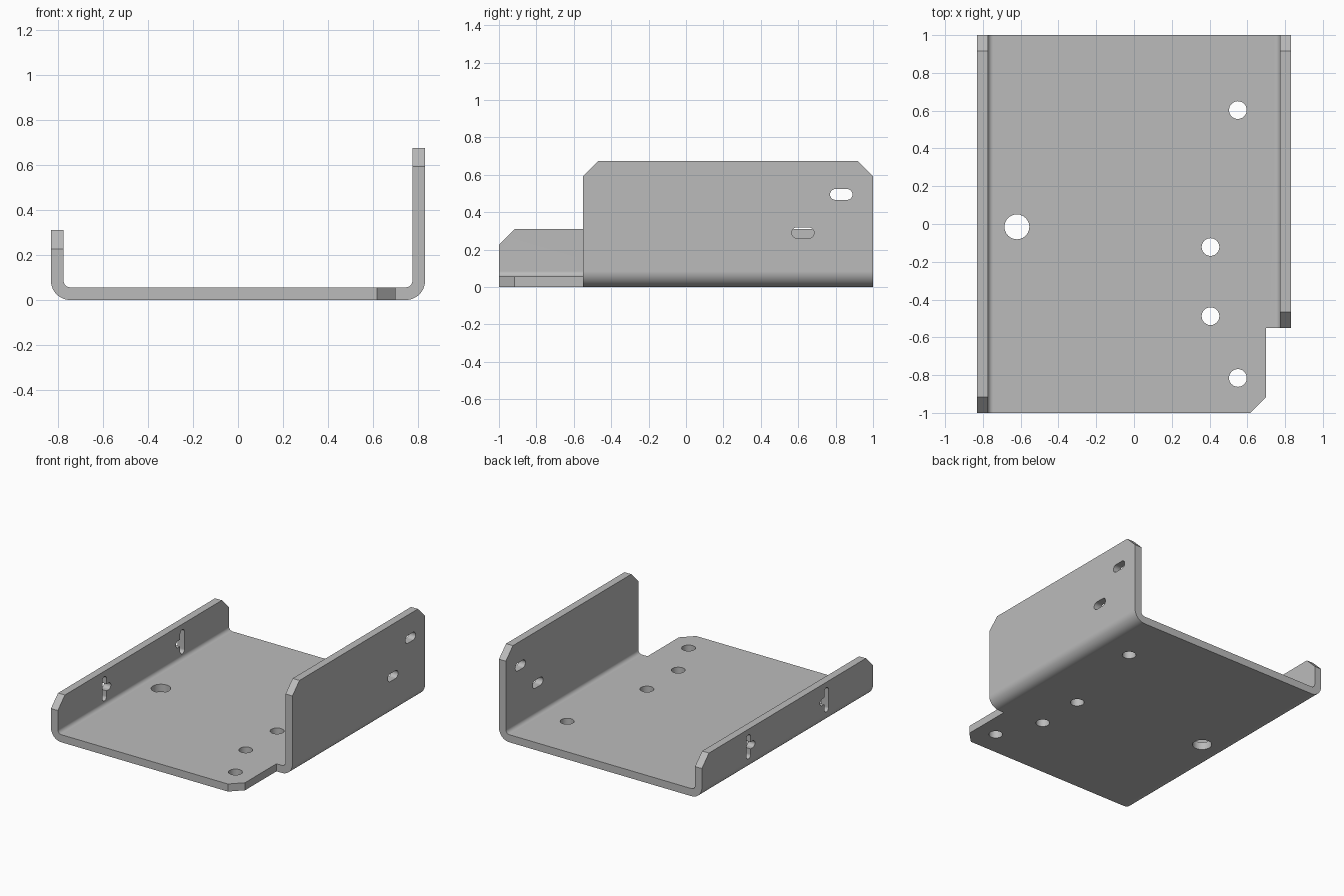
import bpy, bmesh, math
from mathutils import Vector

if "Cube" in bpy.data.objects:
    bpy.data.objects.remove(bpy.data.objects["Cube"])

W, T, R = 0.83, 0.056, 0.085          # half width, sheet thickness, outer bend radius
TALL, LOW = 0.675, 0.31               # wall heights
NOTCH_X, NOTCH_Y = 0.70, -0.55        # front corner cutout
CH = 0.083                            # corner chamfer

steel = bpy.data.materials.new("grey_steel")
steel.use_nodes = True
grey = (0.5, 0.5, 0.5, 1)
steel.diffuse_color = grey
steel.node_tree.nodes["Principled BSDF"].inputs["Base Color"].default_value = grey


def arc(cx, cy, r, a0, a1, n):
    """Points along a circular arc, angles in degrees."""
    angles = [math.radians(a0 + (a1 - a0) * i / n) for i in range(n + 1)]
    return [(cx + r * math.cos(a), cy + r * math.sin(a)) for a in angles]


def prism(name, outline, axis, lo, hi):
    """Extrude a 2D outline along x, y or z; the outline uses the other two axes in order."""
    bm = bmesh.new()
    verts = []
    for p in outline:
        co = list(p)
        co.insert("xyz".index(axis), lo)
        verts.append(bm.verts.new(co))
    face = bm.faces.new(verts)
    new = bmesh.ops.extrude_face_region(bm, geom=[face])["geom"]
    shift = Vector([hi - lo if a == axis else 0 for a in "xyz"])
    bmesh.ops.translate(bm, vec=shift, verts=[v for v in new if isinstance(v, bmesh.types.BMVert)])
    bmesh.ops.recalc_face_normals(bm, faces=bm.faces)
    mesh = bpy.data.meshes.new(name)
    bm.to_mesh(mesh)
    bm.free()
    obj = bpy.data.objects.new(name, mesh)
    bpy.context.collection.objects.link(obj)
    mesh.materials.append(steel)
    return obj


def slot(cy, cz, length, width, upright=False):
    """Round-ended slot outline."""
    r, h = width / 2, (length - width) / 2
    if upright:
        return arc(cy, cz + h, r, 0, 180, 10) + arc(cy, cz - h, r, 180, 360, 10)
    return arc(cy + h, cz, r, -90, 90, 10) + arc(cy - h, cz, r, 90, 270, 10)


def corner(y, z, dy, dz):
    """Triangle that bevels the corner at (y, z); dy, dz point outwards."""
    e = 0.05
    return [(y - dy * (CH + e), z + dz * e), (y + dy * e, z + dz * e), (y + dy * e, z - dz * (CH + e))]


# Bent sheet: a U profile with rounded bends, run from front to back
r_in = R - T
c = W - R
profile = [(-W, LOW)] + arc(-c, R, R, 180, 270, 10) + arc(c, R, R, 270, 360, 10)
profile += [(W, TALL), (W - T, TALL)]
profile += arc(c, R, r_in, 360, 270, 8) + arc(-c, R, r_in, 270, 180, 8) + [(T - W, LOW)]
bracket = prism("sheet_bracket", profile, "y", -1, 1)

cutters = []

# Cutout and bevel at the front corner of the floor
box = [(NOTCH_X, -1.2), (1, -1.2), (1, NOTCH_Y), (NOTCH_X, NOTCH_Y)]
cutters.append(prism("notch_cut", box, "z", -0.2, 1))
bevel = [(p, q) for q, p in corner(-1, NOTCH_X, -1, 1)]
cutters.append(prism("floor_bevel_cut", bevel, "z", -0.2, 0.2))

# Bevels at the top corners of both walls
for y, z, dy, x0, x1 in ((NOTCH_Y, TALL, -1, 0.6, 1), (1, TALL, 1, 0.6, 1),
                         (-1, LOW, -1, -1, -0.6), (1, LOW, 1, -1, -0.6)):
    cutters.append(prism("wall_bevel_cut", corner(y, z, dy, 1), "x", x0, x1))

# Round holes in the floor
for x, y, r in ((-0.62, -0.015, 0.066), (0.55, 0.603, 0.047), (0.405, -0.122, 0.047),
                (0.405, -0.488, 0.047), (0.55, -0.815, 0.047)):
    cutters.append(prism("hole_cut", arc(x, y, r, 0, 345, 23), "z", -0.2, 0.2))

# Level slots in the tall wall
for y, z in ((0.83, 0.495), (0.625, 0.29)):
    cutters.append(prism("slot_cut", slot(y, z, 0.12, 0.058), "x", 0.7, 0.9))

# Upright slots with a side opening in the low wall, mirrored front to back
for s in (-1, 1):
    cutters.append(prism("upright_slot_cut", slot(s * 0.455, 0.18, 0.18, 0.05, True), "x", -0.9, -0.7))
    cutters.append(prism("side_slot_cut", slot(s * 0.43, 0.18, 0.1, 0.05), "x", -0.91, -0.69))

# Apply all cuts, then drop the cutters
bpy.context.view_layer.objects.active = bracket
for obj in cutters:
    mod = bracket.modifiers.new("cut", "BOOLEAN")
    mod.operation, mod.solver, mod.object = "DIFFERENCE", "EXACT", obj
    bpy.ops.object.modifier_apply(modifier=mod.name)
    bpy.data.objects.remove(obj)

# Smooth bends with flat sheet faces
for o in bpy.context.selected_objects:
    o.select_set(False)
bracket.select_set(True)
bpy.ops.object.shade_smooth_by_angle(angle=math.radians(30))
weighted = bracket.modifiers.new("flat_sheet_shading", "WEIGHTED_NORMAL")
weighted.keep_sharp = True
